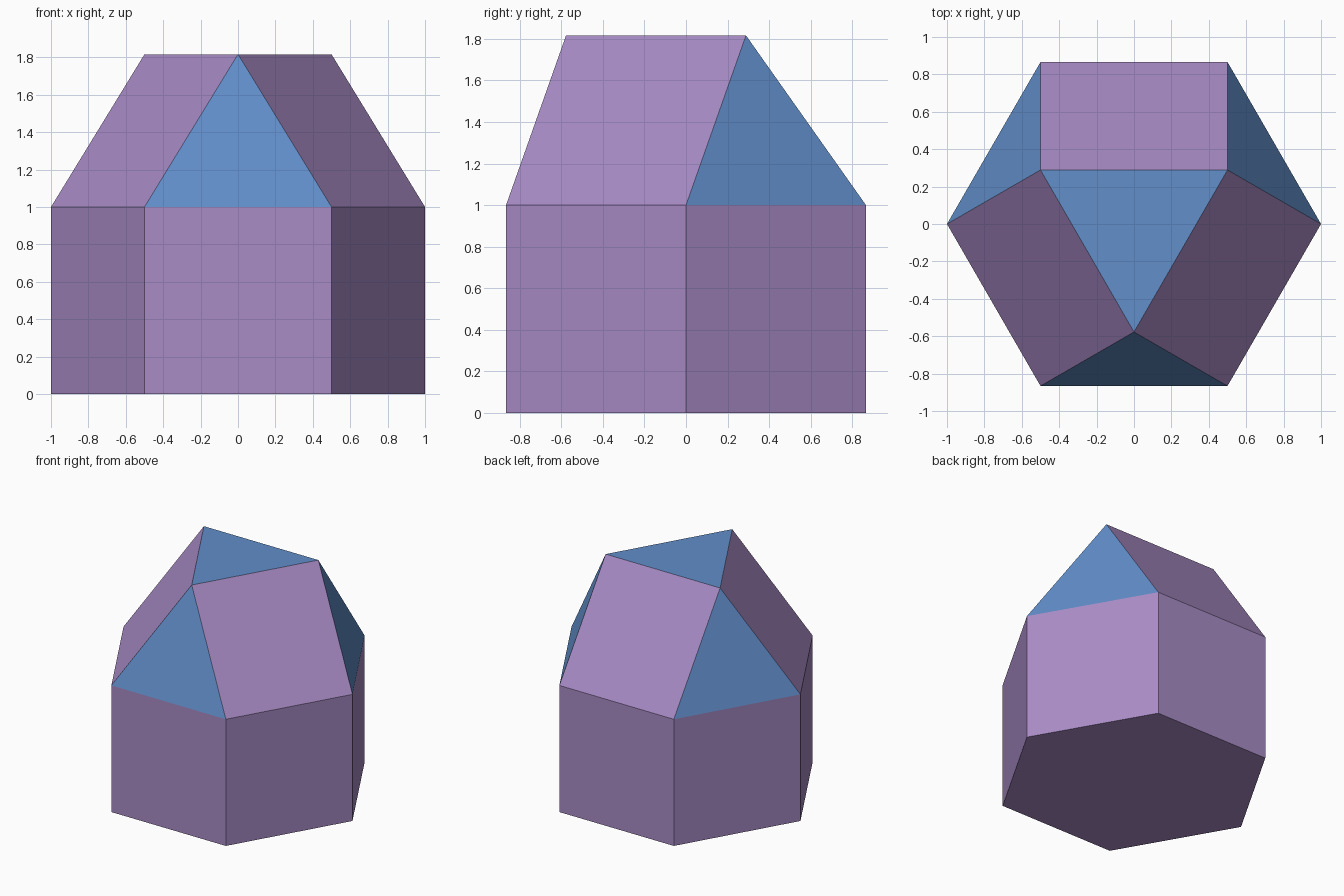
import bpy, bmesh, math

if "Cube" in bpy.data.objects:
    bpy.data.objects.remove(bpy.data.objects["Cube"])


def flat_colour(name, rgb):
    mat = bpy.data.materials.new(name)
    mat.diffuse_color = (*rgb, 1)
    mat.use_nodes = True
    mat.node_tree.nodes["Principled BSDF"].inputs["Base Color"].default_value = mat.diffuse_color
    return mat


def ring(bm, sides, radius, z, start):
    """Regular polygon of vertices, angles in degrees."""
    angles = [math.radians(start + 360 * i / sides) for i in range(sides)]
    return [bm.verts.new((radius * math.cos(a), radius * math.sin(a), z)) for a in angles]


HEIGHT = 1 + math.sqrt(2 / 3)
bm = bmesh.new()

# Hexagonal base, hexagonal shoulder and triangular top
base = ring(bm, 6, 1, 0, -90 - 30)
shoulder = ring(bm, 6, 1, 1, -90 - 30)
top = ring(bm, 3, 1 / math.sqrt(3), HEIGHT, -90)
bm.faces.new(base[::-1])
bm.faces.new(top)

# Square walls
for i in range(6):
    j = (i + 1) % 6
    bm.faces.new((base[i], base[j], shoulder[j], shoulder[i]))

# Roof: triangles and squares alternate around the top
for i in range(3):
    a, b, c = (shoulder[(2 * i + k) % 6] for k in range(3))
    bm.faces.new((a, b, top[i]))
    bm.faces.new((b, c, top[(i + 1) % 3], top[i]))

bmesh.ops.recalc_face_normals(bm, faces=bm.faces[:])

# Triangles are blue, all other faces purple
for face in bm.faces:
    face.material_index = 1 if len(face.verts) == 3 else 0

mesh = bpy.data.meshes.new("elongated_triangular_cupola")
bm.to_mesh(mesh)
bm.free()
mesh.materials.append(flat_colour("purple", (0.392, 0.258, 0.558)))
mesh.materials.append(flat_colour("blue", (0.122, 0.271, 0.591)))
obj = bpy.data.objects.new("elongated_triangular_cupola", mesh)
bpy.context.collection.objects.link(obj)
